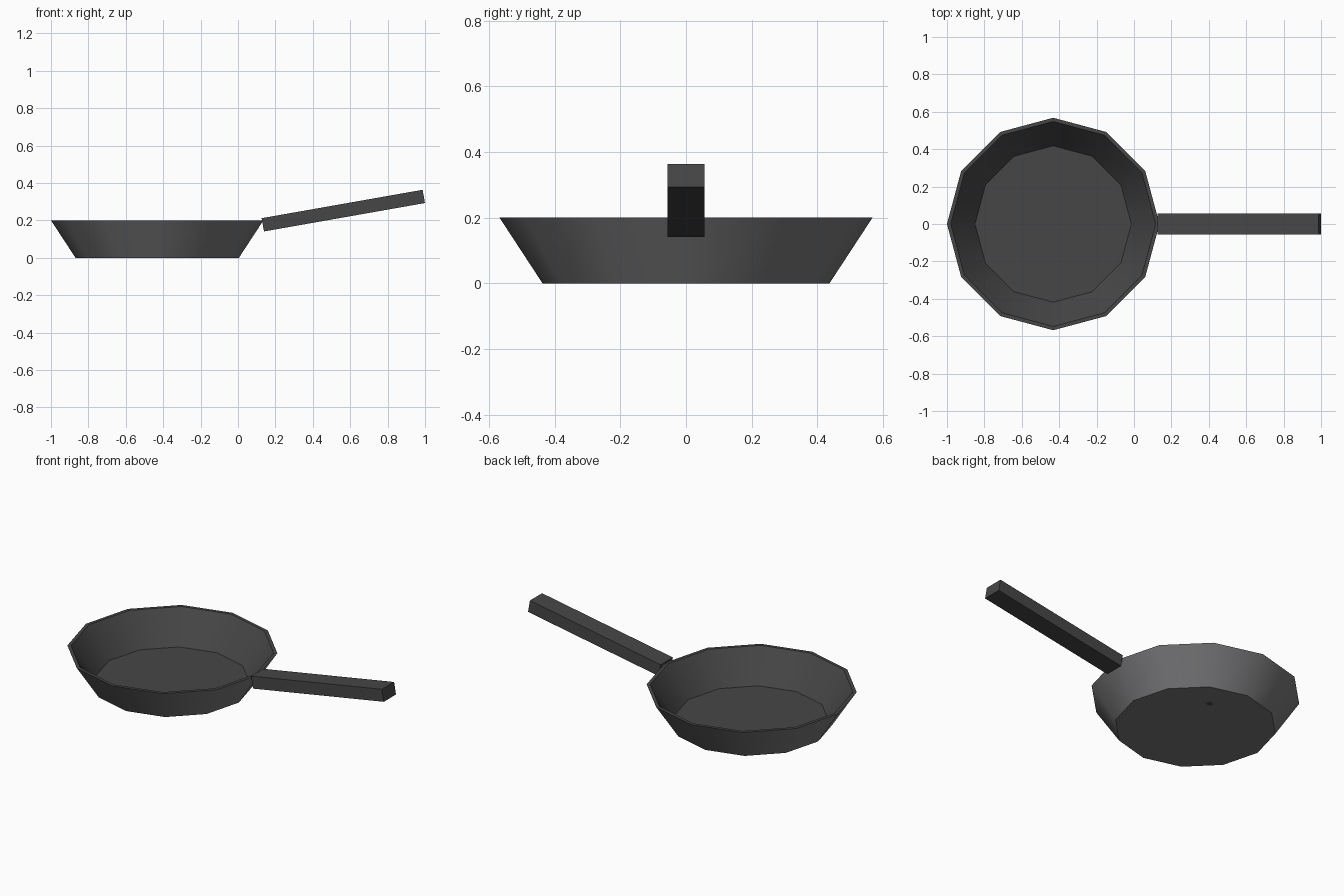
import bpy, bmesh, math
from mathutils import Matrix

if "Cube" in bpy.data.objects:
    bpy.data.objects.remove(bpy.data.objects["Cube"])

SIDES = 12
PAN_X = -0.432


def material(name, color):
    m = bpy.data.materials.new(name)
    m.diffuse_color = (*color, 1)
    m.use_nodes = True
    m.node_tree.nodes["Principled BSDF"].inputs["Base Color"].default_value = m.diffuse_color
    return m


def add_object(name, bm, *mats):
    bmesh.ops.recalc_face_normals(bm, faces=bm.faces)
    mesh = bpy.data.meshes.new(name)
    bm.to_mesh(mesh)
    bm.free()
    for m in mats:
        mesh.materials.append(m)
    ob = bpy.data.objects.new(name, mesh)
    bpy.context.collection.objects.link(ob)
    return ob


iron = material("dark iron", (0.061, 0.061, 0.061))
steel = material("grey steel", (0.183, 0.183, 0.19))

# Pan body: twelve-sided profile of (radius, height) rings, closed at both ends
profile = [(0.437, 0.0), (0.568, 0.2), (0.548, 0.2), (0.418, 0.02)]
bm = bmesh.new()
rings = []
for r, z in profile:
    rings.append([bm.verts.new((PAN_X + r * math.cos(math.tau * i / SIDES),
                                r * math.sin(math.tau * i / SIDES), z))
                  for i in range(SIDES)])
for k, (low, high) in enumerate(zip(rings, rings[1:])):
    for i in range(SIDES):
        j = (i + 1) % SIDES
        f = bm.faces.new((low[i], low[j], high[j], high[i]))
        f.material_index = 1 if k == 0 else 0  # lighter outer wall
bm.faces.new(rings[0]).material_index = 1      # lighter underside
bm.faces.new(rings[-1])
pan = add_object("pan_body", bm, iron, steel)

# Smooth walls, sharp rim and floor edges
bpy.context.view_layer.objects.active = pan
pan.select_set(True)
bpy.ops.object.shade_smooth_by_angle(angle=math.radians(35))

# Handle: straight bar rising ten degrees away from the rim
bm = bmesh.new()
bmesh.ops.create_cube(bm, size=1)
bmesh.ops.transform(bm, verts=bm.verts, matrix=(
    Matrix.Translation((0.563, 0, 0.252))
    @ Matrix.Rotation(math.radians(-10), 4, 'Y')
    @ Matrix.Diagonal((0.874, 0.114, 0.072, 1))))
add_object("handle", bm, iron)

# Tiny dark mark on the underside
bm = bmesh.new()
bmesh.ops.create_cone(bm, cap_ends=True, segments=6, radius1=0.019,
                      radius2=0.019, depth=0.002,
                      matrix=Matrix.Translation((-0.332, 0.24, 0.0005)))
add_object("underside_mark", bm, iron)
